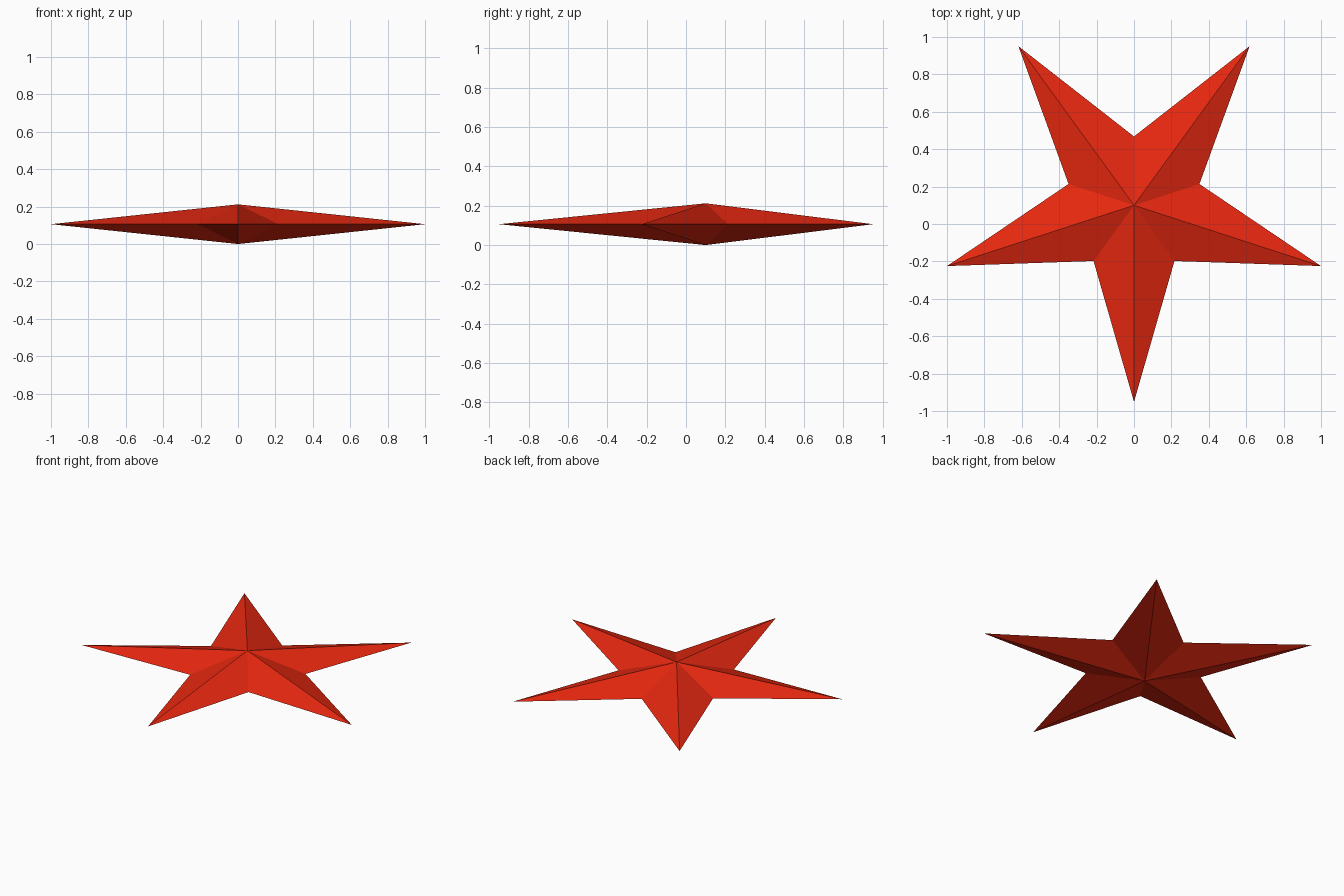
import bpy, bmesh, math

if "Cube" in bpy.data.objects:
    bpy.data.objects.remove(bpy.data.objects["Cube"])

# Dimensions
TIP_R = 1 / math.cos(math.radians(18))   # tip radius giving a 2-unit span
NOTCH_R = 0.368
HEIGHT = 0.212
CENTRE_Y = 0.10

red = bpy.data.materials.new("bright_red")
red.diffuse_color = (0.80, 0.021, 0.005, 1)
red.use_nodes = True
red.node_tree.nodes["Principled BSDF"].inputs["Base Color"].default_value = red.diffuse_color

bm = bmesh.new()

# Ten-point star outline at mid height, first tip pointing to the front
rim = []
for i in range(10):
    a = math.radians(-90 + 36 * i)
    r = NOTCH_R if i % 2 else TIP_R
    rim.append(bm.verts.new((r * math.cos(a), CENTRE_Y + r * math.sin(a), HEIGHT / 2)))

# Apex above and below, joined to the outline by flat facets
top = bm.verts.new((0, CENTRE_Y, HEIGHT))
bottom = bm.verts.new((0, CENTRE_Y, 0))
for i in range(10):
    a, b = rim[i], rim[(i + 1) % 10]
    bm.faces.new((a, b, top))
    bm.faces.new((b, a, bottom))

mesh = bpy.data.meshes.new("star")
bm.to_mesh(mesh)
bm.free()
mesh.materials.append(red)
bpy.context.collection.objects.link(bpy.data.objects.new("star", mesh))
